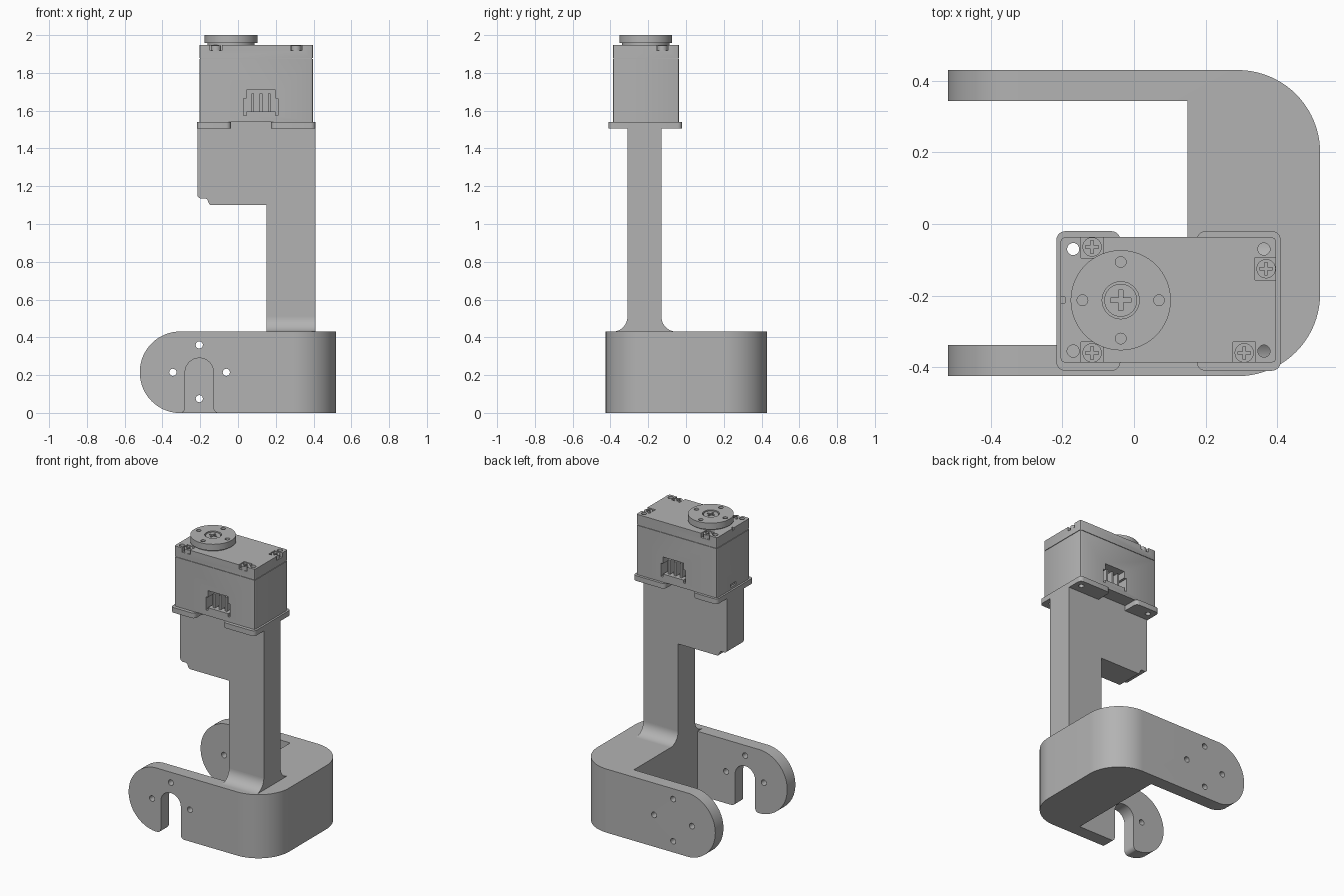
import bpy, bmesh, math
from mathutils import Vector

if "Cube" in bpy.data.objects:
    bpy.data.objects.remove(bpy.data.objects["Cube"], do_unlink=True)

grey = bpy.data.materials.new("plain grey")
grey.use_nodes = True
COLOUR = (0.45, 0.45, 0.45, 1)
grey.diffuse_color = COLOUR
grey.node_tree.nodes["Principled BSDF"].inputs["Base Color"].default_value = COLOUR


def outline(corners, steps=12):
    """Polygon from (u, v, radius) corners, each rounded by its radius."""
    pts = []
    for i, (u, v, r) in enumerate(corners):
        p = Vector((u, v))
        if r == 0:
            pts.append(p)
            continue
        a = (Vector(corners[i - 1][:2]) - p).normalized()
        b = (Vector(corners[(i + 1) % len(corners)][:2]) - p).normalized()
        half = a.angle(b) / 2
        centre = p + (a + b).normalized() * (r / math.sin(half))
        start = p + a * (r / math.tan(half)) - centre
        end = p + b * (r / math.tan(half)) - centre
        sweep = start.angle(end)
        for k in range(steps + 1):
            t = k / steps
            w = (start * math.sin((1 - t) * sweep) + end * math.sin(t * sweep)) / math.sin(sweep)
            pts.append(centre + w)
    return pts


def rect(u0, u1, v0, v1, r=0, steps=6):
    return outline([(u0, v0, r), (u1, v0, r), (u1, v1, r), (u0, v1, r)], steps)


def circle(u, v, r, n=32):
    return [(u + r * math.cos(math.tau * i / n), v + r * math.sin(math.tau * i / n)) for i in range(n)]


def prism(name, axis, pts, t0, t1):
    """Extrude a flat outline along an axis from t0 to t1."""
    place = {"x": lambda u, v, t: (t, u, v),
             "y": lambda u, v, t: (u, t, v),
             "z": lambda u, v, t: (u, v, t)}[axis]
    bm = bmesh.new()
    low = [bm.verts.new(place(u, v, t0)) for u, v in pts]
    high = [bm.verts.new(place(u, v, t1)) for u, v in pts]
    bm.faces.new(low)
    bm.faces.new(high)
    for i in range(len(pts)):
        bm.faces.new((low[i - 1], low[i], high[i], high[i - 1]))
    bmesh.ops.recalc_face_normals(bm, faces=bm.faces)
    mesh = bpy.data.meshes.new(name)
    bm.to_mesh(mesh)
    bm.free()
    obj = bpy.data.objects.new(name, mesh)
    mesh.materials.append(grey)
    bpy.context.collection.objects.link(obj)
    return obj


def carve(obj, axis, pts, t0, t1, operation="DIFFERENCE"):
    """Apply one boolean with a temporary prism."""
    cutter = prism("cutter", axis, pts, t0, t1)
    mod = obj.modifiers.new("carve", "BOOLEAN")
    mod.operation, mod.solver, mod.object = operation, "EXACT", cutter
    bpy.context.view_layer.objects.active = obj
    bpy.ops.object.modifier_apply(modifier=mod.name)
    bpy.data.objects.remove(cutter, do_unlink=True)


def cross_cut(obj, x, y, size, z0, z1):
    w = size * 0.22
    carve(obj, "z", [(x + a, y + b) for a, b in (
        (-size, -w), (-w, -w), (-w, -size), (w, -size), (w, -w), (size, -w),
        (size, w), (w, w), (w, size), (-w, size), (-w, w), (-size, w))], z0, z1)


# U-shaped base bracket with rounded arm ends
base = prism("base_bracket", "z", outline([
    (-.521, -.425, 0), (.52, -.425, .23), (.52, .43, .23), (-.521, .43, 0),
    (-.521, .343, 0), (.15, .343, 0), (.15, -.338, 0), (-.521, -.338, 0)], 20), 0, .43)
carve(base, "y", outline([(-.52, -.001, .2149), (.7, -.001, 0), (.7, .431, 0), (-.52, .431, .2149)], 20),
      -.6, .6, "INTERSECT")

# Open slot in the front arm, screw holes in both arms
carve(base, "y", outline([
    (-.33, -.05, 0), (-.33, -.002, 0), (-.28, -.002, .03), (-.28, .29, .0745),
    (-.13, .29, .0745), (-.13, -.002, .03), (-.08, -.002, 0), (-.08, -.05, 0)]), -.5, -.25)
for x, z in ((-.205, .36), (-.345, .215), (-.062, .215), (-.205, .075)):
    carve(base, "y", circle(x, z, .019, 20), -.6 if z > .1 else .2, .6)

# Column with the overhanging servo support
prism("column", "y", outline([
    (.15, .43, 0), (.41, .43, 0), (.41, 1.54, 0), (-.215, 1.54, 0), (-.215, 1.135, .02),
    (-.165, 1.135, .015), (-.15, 1.1, .012), (.15, 1.1, 0)], 6), -.31, -.13)
prism("column_foot", "x", outline([
    (-.39, .425, 0), (-.39, .43, 0), (-.31, .43, .079), (-.31, .52, 0),
    (-.13, .52, 0), (-.13, .43, .079), (-.05, .43, 0), (-.05, .425, 0)]), .15, .41)

# Servo case: lower case, recessed seam, lid
X0, X1, Y0, Y1 = -.205, .397, -.387, -.037
case = prism("servo_case", "z", rect(X0, X1, Y0, Y1, .012, 2), 1.54, 1.873)
seam = prism("servo_seam", "z", rect(X0 + .004, X1 - .004, Y0 + .004, Y1 - .004), 1.873, 1.878)
lid = prism("servo_lid", "z", rect(X0, X1, Y0, Y1, .012, 2), 1.878, 1.947)

# Mounting flanges
flanges = [prism("flange_" + side, "z", rect(a, b, -.41, -.02, .025), 1.505, 1.54)
           for side, a, b in (("right", -.217, -.038), ("left", .175, .41))]

# Through holes at the four corners
for x in (-.17, .363):
    flange = flanges[0] if x < 0 else flanges[1]
    for y in (-.07, -.355):
        for part in (case, seam, lid, flange):
            carve(part, "z", circle(x, y, .017, 20), 1.4, 2.1)

# Connector sockets with pins, front and back
for name, wall, inward in (("front", Y0, 1), ("back", Y1, -1)):
    span = sorted((wall - inward * .02, wall + inward * .07))
    carve(case, "y", [(.03, 1.575), (.213, 1.575), (.213, 1.665), (.198, 1.665),
                      (.198, 1.71), (.046, 1.71), (.046, 1.665), (.03, 1.665)], *span)
    header = sorted((wall, wall + inward * .05))
    prism(name + "_socket_sill", "y", rect(.046, .198, 1.575, 1.595), *header)
    for x in (.078, .122, .166):
        prism(name + "_pin", "y", rect(x - .007, x + .007, 1.595, 1.69),
              *sorted((wall + inward * .02, wall + inward * .07)))

# Small notches on the end wall
carve(case, "x", rect(-.24, -.18, 1.555, 1.575), X0 - .02, X0 + .012)
carve(lid, "x", rect(-.22, -.204, 1.93, 1.96), X0 - .02, X0 + .012)

# Lid screws in open corner notches
for x, y, nx, ny in ((-.117, -.064, 0, 1), (-.117, -.36, 0, -1), (.308, -.36, 0, -1), (.369, -.125, 1, 0)):
    m = .031
    carve(lid, "z", rect(x - m, x + m + nx * .05, y - m - (.05 if ny < 0 else 0),
                         y + m + (.05 if ny > 0 else 0)), 1.918, 2)
    screw = prism("lid_screw", "z", circle(x, y, .027, 24), 1.918, 1.944)
    cross_cut(screw, x, y, .018, 1.934, 2)

# Output horn
HX, HY = -.037, -.213
prism("horn_boss", "z", circle(HX, HY, .125, 48), 1.947, 1.957)
horn = prism("output_horn", "z", circle(HX, HY, .14, 64), 1.957, 2)
carve(horn, "z", circle(HX, HY, .052), 1.975, 2.1)
for k in range(4):
    a = math.pi / 2 * k
    carve(horn, "z", circle(HX + .107 * math.cos(a), HY + .107 * math.sin(a), .015, 20), 1.97, 2.1)
horn_screw = prism("horn_screw", "z", circle(HX, HY, .046), 1.975, 1.995)
cross_cut(horn_screw, HX, HY, .028, 1.983, 2.1)

# Smooth curved walls, keep edges sharp
bpy.ops.object.select_all(action="DESELECT")
for obj in bpy.context.collection.objects:
    if obj.type == "MESH":
        obj.select_set(True)
        bpy.context.view_layer.objects.active = obj
bpy.ops.object.shade_smooth_by_angle(angle=math.radians(30))
